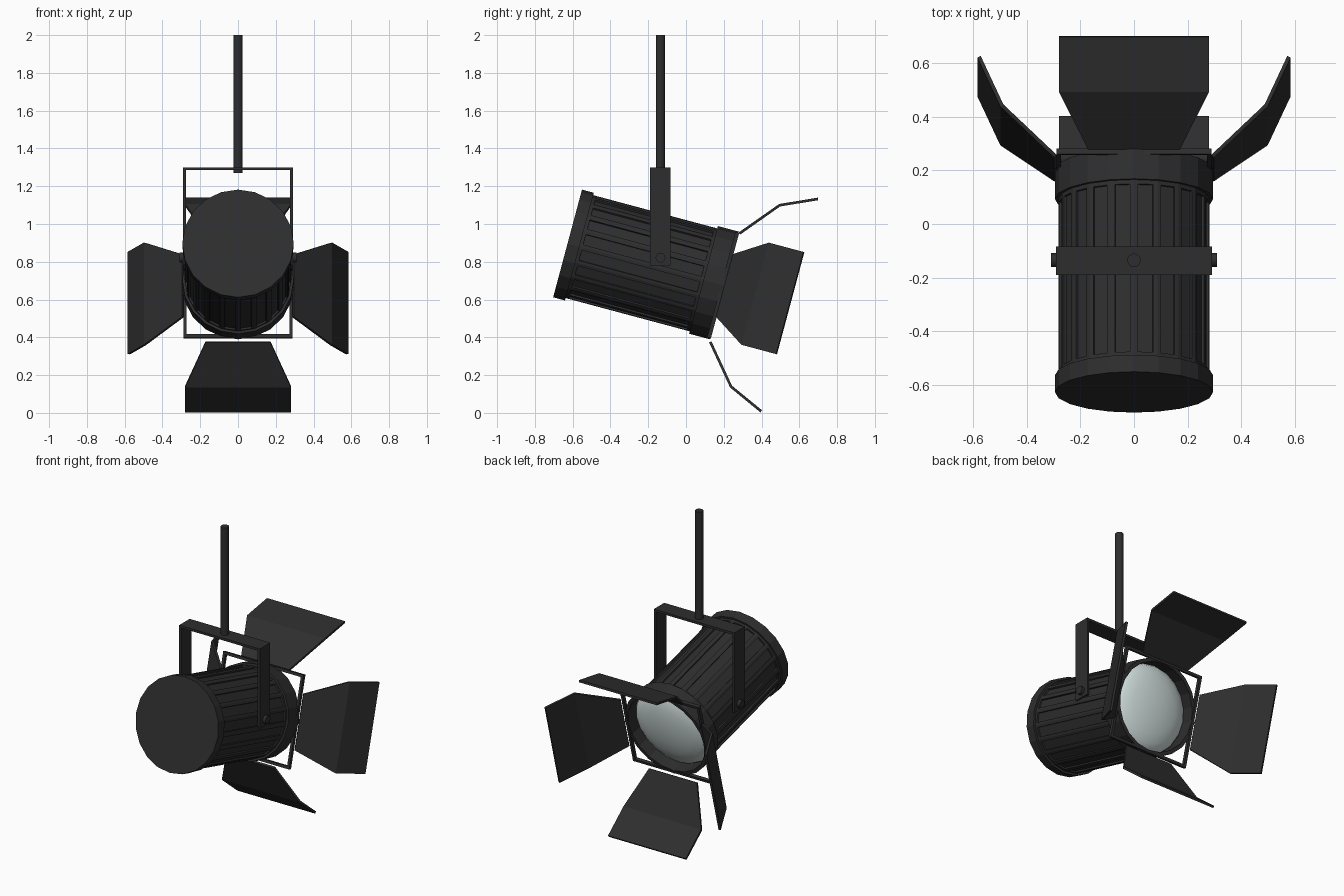
import bpy, bmesh, math
from mathutils import Matrix, Vector

if "Cube" in bpy.data.objects:
    bpy.data.objects.remove(bpy.data.objects["Cube"])

SIDES = 20
# Lamp frame: origin at centre of the back cap, local +y along the barrel, tilted down 15 degrees
TILT = Matrix.Translation((0, -0.627, 0.897)) @ Matrix.Rotation(math.radians(-15), 4, 'X')
FRONT = 0.86


def material(name, rgb):
    m = bpy.data.materials.new(name)
    m.diffuse_color = (*rgb, 1)
    m.use_nodes = True
    m.node_tree.nodes["Principled BSDF"].inputs["Base Color"].default_value = m.diffuse_color
    return m


BLACK = material("black_metal", (0.027, 0.027, 0.027))
GLASS = material("lens_glass", (0.62, 0.72, 0.70))


def finish(name, bm, mat=BLACK, matrix=Matrix()):
    bmesh.ops.recalc_face_normals(bm, faces=bm.faces)
    me = bpy.data.meshes.new(name)
    bm.to_mesh(me)
    bm.free()
    me.materials.append(mat)
    ob = bpy.data.objects.new(name, me)
    ob.matrix_world = matrix
    bpy.context.collection.objects.link(ob)
    return ob


def lathe(profile, sides=SIDES):
    """Spin (distance along barrel, radius) points around the local y axis."""
    bm = bmesh.new()
    rings = []
    for s, r in profile:
        if r == 0:
            rings.append([bm.verts.new((0, s, 0))] * sides)
        else:
            rings.append([bm.verts.new((r * math.sin(a), s, r * math.cos(a)))
                          for a in (2 * math.pi * i / sides for i in range(sides))])
    for a, b in zip(rings, rings[1:]):
        for i in range(sides):
            j = (i + 1) % sides
            bm.faces.new(list(dict.fromkeys((a[i], a[j], b[j], b[i]))))
    return bm


def box(name, lo, hi, matrix=Matrix()):
    bm = bmesh.new()
    lo, hi = Vector(lo), Vector(hi)
    bmesh.ops.create_cube(bm, size=1, matrix=Matrix.Translation((lo + hi) / 2)
                          @ Matrix.Diagonal((*(hi - lo), 1)))
    return finish(name, bm, matrix=matrix)


def rod(name, radius, length, centre, rot=Matrix(), sides=16):
    bm = bmesh.new()
    bmesh.ops.create_cone(bm, cap_ends=True, segments=sides, radius1=radius, radius2=radius,
                          depth=length, matrix=Matrix.Translation(centre) @ rot)
    ob = finish(name, bm)
    for p in ob.data.polygons:
        p.use_smooth = len(p.vertices) == 4
    ob.data.set_sharp_from_angle(angle=math.radians(40))
    return ob


# Barrel with a recessed panel on every side
bm = lathe([(0.05, 0.282), (0.066, 0.282), (0.745, 0.282), (0.76, 0.282)])
panels = [f for f in bm.faces if f.calc_area() > 0.03]
bm.normal_update()
bmesh.ops.recalc_face_normals(bm, faces=bm.faces)
bmesh.ops.inset_individual(bm, faces=panels, thickness=0.022)
bmesh.ops.inset_individual(bm, faces=panels, thickness=0.001, depth=-0.01)
finish("barrel", bm, matrix=TILT)

# Back cap, front ring and domed lens
finish("back_cap", lathe([(0, 0), (0, 0.295), (0.065, 0.295), (0.065, 0.27)]), matrix=TILT)
finish("front_ring", lathe([(0.745, 0.26), (0.745, 0.295), (FRONT, 0.295), (FRONT, 0.272),
                            (0.77, 0.272), (0.77, 0.0)]), matrix=TILT)
dome = [(0.77 + 0.085 * math.sin(a), 0.27 * math.cos(a) if i < 5 else 0)
        for i, a in enumerate(math.pi / 2 * k / 5 for k in range(6))]
lens = finish("lens", lathe(dome), GLASS, TILT)
for p in lens.data.polygons:
    p.use_smooth = True

# Square frame carrying the doors
O, I = 0.289, 0.272
for side, sg in (("top", 1), ("bottom", -1)):
    z = sorted((sg * I, sg * O))
    box("frame_" + side, (-O, FRONT - 0.018, z[0]), (O, FRONT + 0.003, z[1]), TILT)
for side, sg in (("right", 1), ("left", -1)):
    x = sorted((sg * I, sg * O))
    box("frame_" + side, (x[0], FRONT - 0.018, -I), (x[1], FRONT + 0.003, I), TILT)

# Four bent barn doors: (distance ahead of the ring, distance from axis, half width)
DOOR = [(0.005, 0.293, 0.172), (0.172, 0.493, 0.28), (0.36, 0.578, 0.28)]
for name, turn, off in (("top", 0, -0.007), ("right", 90, 0), ("bottom", 180, 0.015), ("left", 270, 0)):
    bm = bmesh.new()
    rows = [[bm.verts.new((sg * w, FRONT + s, t + off)) for sg in (-1, 1)] for s, t, w in DOOR]
    for a, b in zip(rows, rows[1:]):
        bm.faces.new((a[0], a[1], b[1], b[0]))
    door = finish("barn_door_" + name, bm,
                  matrix=TILT @ Matrix.Rotation(math.radians(turn), 4, 'Y'))
    mod = door.modifiers.new("thickness", 'SOLIDIFY')
    mod.thickness = 0.014
    mod.offset = 0

# Yoke: one U-shaped strap
bm = bmesh.new()
outline = [(-0.29, 0.78), (-0.29, 1.30), (0.29, 1.30), (0.29, 0.78),
           (0.275, 0.78), (0.275, 1.285), (-0.275, 1.285), (-0.275, 0.78)]
face = bm.faces.new([bm.verts.new((x, -0.19, z)) for x, z in outline])
ext = bmesh.ops.extrude_face_region(bm, geom=[face])
bmesh.ops.translate(bm, vec=(0, 0.107, 0),
                    verts=[v for v in ext["geom"] if isinstance(v, bmesh.types.BMVert)])
finish("yoke", bm)

# Pivot bolts and hanging pole
for side, sg in (("right", 1), ("left", -1)):
    rod("pivot_bolt_" + side, 0.026, 0.05, (sg * 0.285, -0.135, 0.822), Matrix.Rotation(math.pi / 2, 4, 'Y'))
rod("hanging_pole", 0.025, 0.73, (0, -0.135, 1.635))
